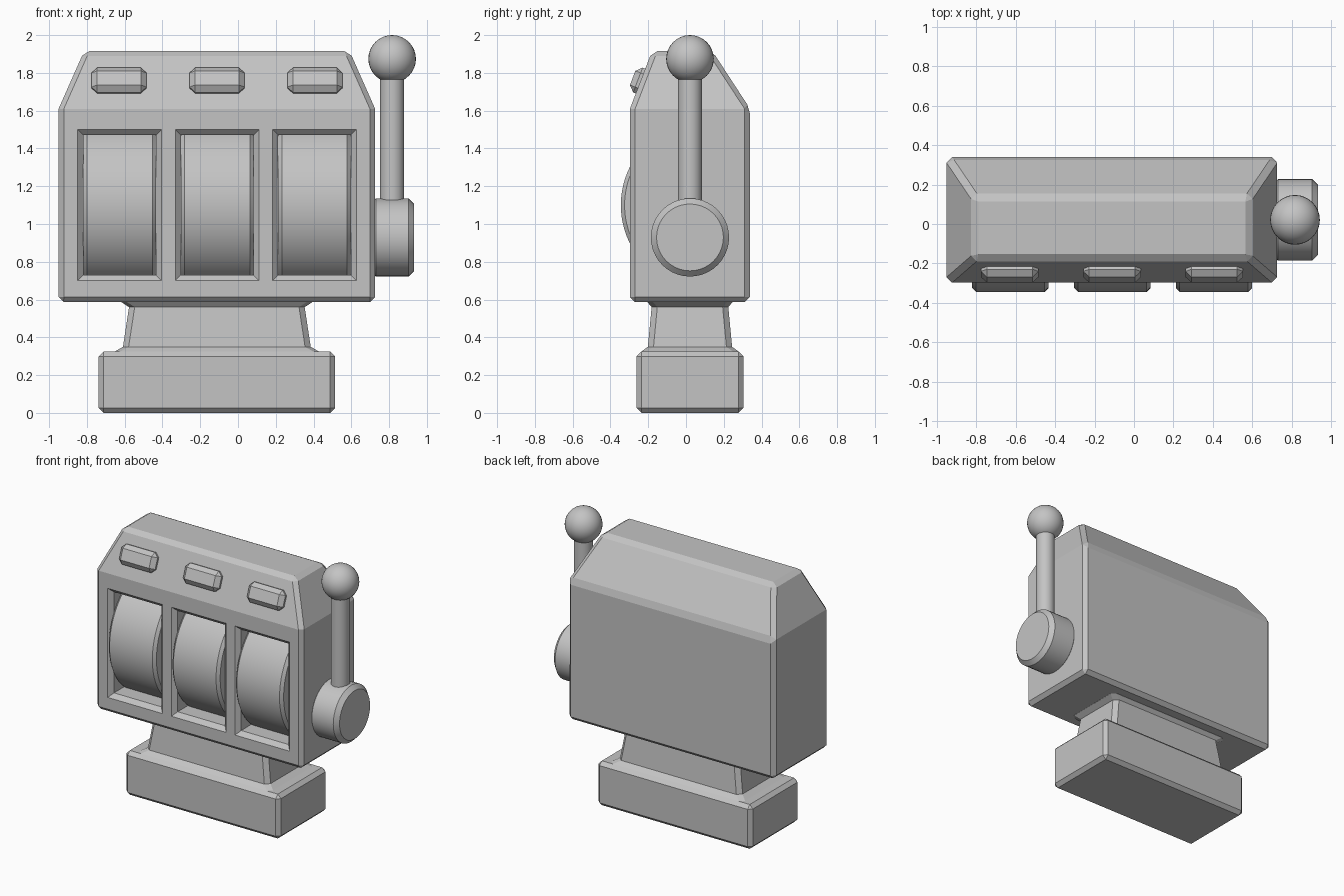
import bpy, bmesh, math
from mathutils import Matrix, Vector

if "Cube" in bpy.data.objects:
    bpy.data.objects.remove(bpy.data.objects["Cube"])

CX, CY = -0.112, 0.021          # centre of cabinet, neck and base

grey = bpy.data.materials.new("plain grey")
grey.diffuse_color = (0.55, 0.55, 0.55, 1)
grey.use_nodes = True
grey.node_tree.nodes["Principled BSDF"].inputs["Base Color"].default_value = grey.diffuse_color


def finish(obj, bevel=0.0, smooth=False):
    """Apply an angle-limited chamfer and set the shading."""
    bpy.ops.object.select_all(action='DESELECT')
    obj.select_set(True)
    bpy.context.view_layer.objects.active = obj
    if bevel:
        m = obj.modifiers.new("chamfer", 'BEVEL')
        m.width, m.segments = bevel, 1
        m.limit_method, m.angle_limit = 'ANGLE', math.radians(30)
        bpy.ops.object.modifier_apply(modifier=m.name)
    if smooth:
        bpy.ops.object.shade_smooth_by_angle(angle=math.radians(30))
    return obj


def loft(name, rings, bevel=0.0, smooth=False):
    """Skin a stack of closed rings and cap both ends."""
    bm = bmesh.new()
    vs = [[bm.verts.new(p) for p in r] for r in rings]
    n = len(vs[0])
    for a, b in zip(vs, vs[1:]):
        for i in range(n):
            j = (i + 1) % n
            bm.faces.new((a[i], a[j], b[j], b[i]))
    bm.faces.new(vs[0][::-1])
    bm.faces.new(vs[-1])
    bmesh.ops.recalc_face_normals(bm, faces=bm.faces)
    me = bpy.data.meshes.new(name)
    bm.to_mesh(me)
    bm.free()
    me.materials.append(grey)
    obj = bpy.data.objects.new(name, me)
    bpy.context.collection.objects.link(obj)
    return finish(obj, bevel, smooth)


def rect(x0, x1, y0, y1, z):
    return [(x0, y0, z), (x1, y0, z), (x1, y1, z), (x0, y1, z)]


def centred(hx, hy, z):
    return rect(CX - hx, CX + hx, CY - hy, CY + hy, z)


def cut_corner(hx, hy, z, c=0.03):
    pts = [(hx - c, -hy), (hx, -hy + c), (hx, hy - c), (hx - c, hy),
           (-hx + c, hy), (-hx, hy - c), (-hx, -hy + c), (-hx + c, -hy)]
    return [(CX + x, CY + y, z) for x, y in pts]


def circle(r, n, place):
    return [place(r * math.cos(2 * math.pi * i / n), r * math.sin(2 * math.pi * i / n))
            for i in range(n)]


# Base block
loft("base", [centred(0.626, 0.283, 0), centred(0.626, 0.283, 0.325)], 0.026)

# Neck, flared where it meets the base and the cabinet
loft("neck", [cut_corner(0.54, 0.257, 0.31), cut_corner(0.54, 0.257, 0.325),
              cut_corner(0.497, 0.223, 0.35), cut_corner(0.465, 0.203, 0.56),
              cut_corner(0.505, 0.225, 0.586), cut_corner(0.505, 0.225, 0.60)])

# Cabinet with tapered top
cabinet = loft("cabinet", [centred(0.838, 0.318, 0.587), centred(0.838, 0.318, 1.61),
                           rect(-0.815, 0.591, -0.18, 0.14, 1.915)], 0.027)

# Reel windows cut into the front, each with a chamfered rim
FRONT = CY - 0.318


def window_ring(cx, hx, hz, y):
    return [(cx - hx, y, 1.10 - hz), (cx + hx, y, 1.10 - hz),
            (cx + hx, y, 1.10 + hz), (cx - hx, y, 1.10 + hz)]


REELS = (-0.627, -0.110, 0.405)
for cx in REELS:
    cutter = loft("window_cutter", [
        window_ring(cx, 0.252, 0.43, FRONT - 0.03),
        window_ring(cx, 0.222, 0.40, FRONT),
        window_ring(cx, 0.192, 0.37, FRONT + 0.03),
        window_ring(cx, 0.192, 0.37, -0.12)])
    cutter.hide_render = True
    m = cabinet.modifiers.new("window", 'BOOLEAN')
    m.operation, m.solver, m.object = 'DIFFERENCE', 'EXACT', cutter
    finish(cabinet)
    bpy.ops.object.modifier_apply(modifier=m.name)
    bpy.data.objects.remove(cutter)

# Reels: curved drum fronts bulging out of the windows
R, YC = 0.453, 0.108
for k, cx in enumerate(REELS):
    arc = [math.radians(-62 + 124 * i / 28) for i in range(29)]
    rings = [[(x, YC - R * math.cos(a), 1.10 + R * math.sin(a)) for a in arc]
             for x in (cx - 0.193, cx + 0.193)]
    loft(f"reel_{k + 1}", rings, 0.024, True)

# Lamps on the sloping upper front
tilt = math.atan2(0.117, 0.305)
for k, cx in enumerate((-0.63, -0.111, 0.407)):
    place = (Matrix.Translation((cx, FRONT + (1.757 - 1.61) * 0.384, 1.757))
             @ Matrix.Rotation(-tilt, 4, 'X'))
    rings = [[place @ Vector(p) for p in rect(-0.146, 0.146, -0.045, 0.045, z)]
             for z in (-0.07, 0.07)]
    loft(f"lamp_{k + 1}", rings, 0.03)

# Lever pivot, rod and ball on the right side
LX, LY = 0.816, 0.021
loft("lever_pivot", [circle(0.207, 40, lambda a, b, x=x: (x, LY + a, 0.929 + b))
                     for x in (0.70, 0.933)], 0.03, True)
loft("lever_rod", [circle(0.064, 32, lambda a, b, z=z: (LX + a, LY + b, z))
                   for z in (0.95, 1.80)], 0, True)
bpy.ops.mesh.primitive_uv_sphere_add(segments=32, ring_count=16, radius=0.126,
                                     location=(LX, LY, 1.874))
ball = bpy.context.object
ball.name = "lever_ball"
ball.data.materials.append(grey)
finish(ball, 0, True)
